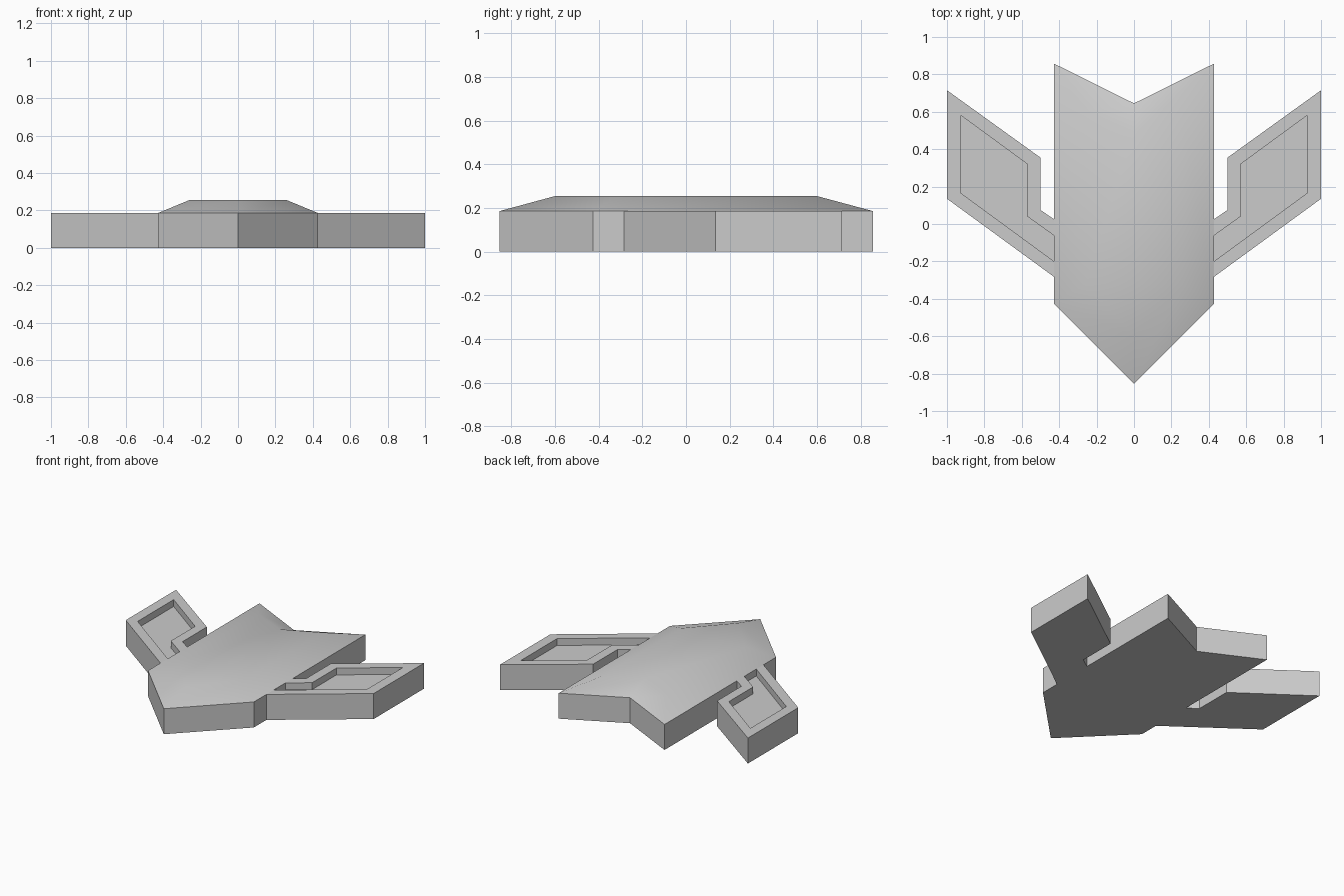
import bpy, bmesh, math

cube = bpy.data.objects.get("Cube")
if cube:
    bpy.data.objects.remove(cube, do_unlink=True)

RIM_Z, TOP_Z, FLOOR_Z = 0.186, 0.255, 0.136

grey = bpy.data.materials.new("plain grey")
grey.use_nodes = True
colour = (0.6, 0.6, 0.6, 1)
grey.diffuse_color = colour
grey.node_tree.nodes["Principled BSDF"].inputs["Base Color"].default_value = colour


def ring(bm, points, z):
    return [bm.verts.new((x, y, z)) for x, y in points]


def bridge(bm, lower, upper, closed=True):
    n = len(lower)
    for i in range(n if closed else n - 1):
        j = (i + 1) % n
        bm.faces.new((lower[i], lower[j], upper[j], upper[i]))


def finish(bm, name):
    bmesh.ops.recalc_face_normals(bm, faces=bm.faces[:])
    mesh = bpy.data.meshes.new(name)
    bm.to_mesh(mesh)
    bm.free()
    mesh.materials.append(grey)
    obj = bpy.data.objects.new(name, mesh)
    bpy.context.collection.objects.link(obj)
    return obj


def symmetric(nose, front, back, notch):
    """Outline with a pointed front and a notched back."""
    (fx, fy), (bx, by) = front, back
    return [(0, nose), (fx, fy), (bx, by), (0, notch), (-bx, by), (-fx, fy)]


# Body: pointed slab with a sloped, softly shaded top
bm = bmesh.new()
outline = symmetric(-0.855, (0.427, -0.427), (0.427, 0.857), 0.645)
plateau = symmetric(-0.6, (0.26, -0.32), (0.26, 0.6), 0.48)
base, rim, top = ring(bm, outline, 0), ring(bm, outline, RIM_Z), ring(bm, plateau, TOP_Z)
bridge(bm, base, rim)
bridge(bm, rim, top)
bm.faces.new(top)
bm.faces.new(base[::-1])
body = finish(bm, "body")
bpy.ops.object.select_all(action="DESELECT")
body.select_set(True)
bpy.context.view_layer.objects.active = body
bpy.ops.object.shade_smooth_by_angle(angle=math.radians(42))

# Wings: swept slabs with a sunken panel that opens toward the body
bm = bmesh.new()
outer = [(0.427, -0.283), (1, 0.135), (1, 0.715), (0.5, 0.355), (0.5, 0.075), (0.427, 0.025)]
inner = [(0.427, -0.2), (0.925, 0.165), (0.925, 0.58), (0.57, 0.32), (0.57, 0.04), (0.427, -0.062)]
base, rim = ring(bm, outer, 0), ring(bm, outer, RIM_Z)
lip, floor = ring(bm, inner, RIM_Z), ring(bm, inner, FLOOR_Z)
for lower, upper in ((base, rim), (rim, lip), (lip, floor)):
    bridge(bm, lower, upper, closed=False)
bm.faces.new(floor)
bm.faces.new(base[::-1])
bm.faces.new((base[0], rim[0], lip[0], floor[0], floor[-1], lip[-1], rim[-1], base[-1]))
wings = finish(bm, "wings")
mirror = wings.modifiers.new("mirror", "MIRROR")
mirror.use_mirror_merge = False
